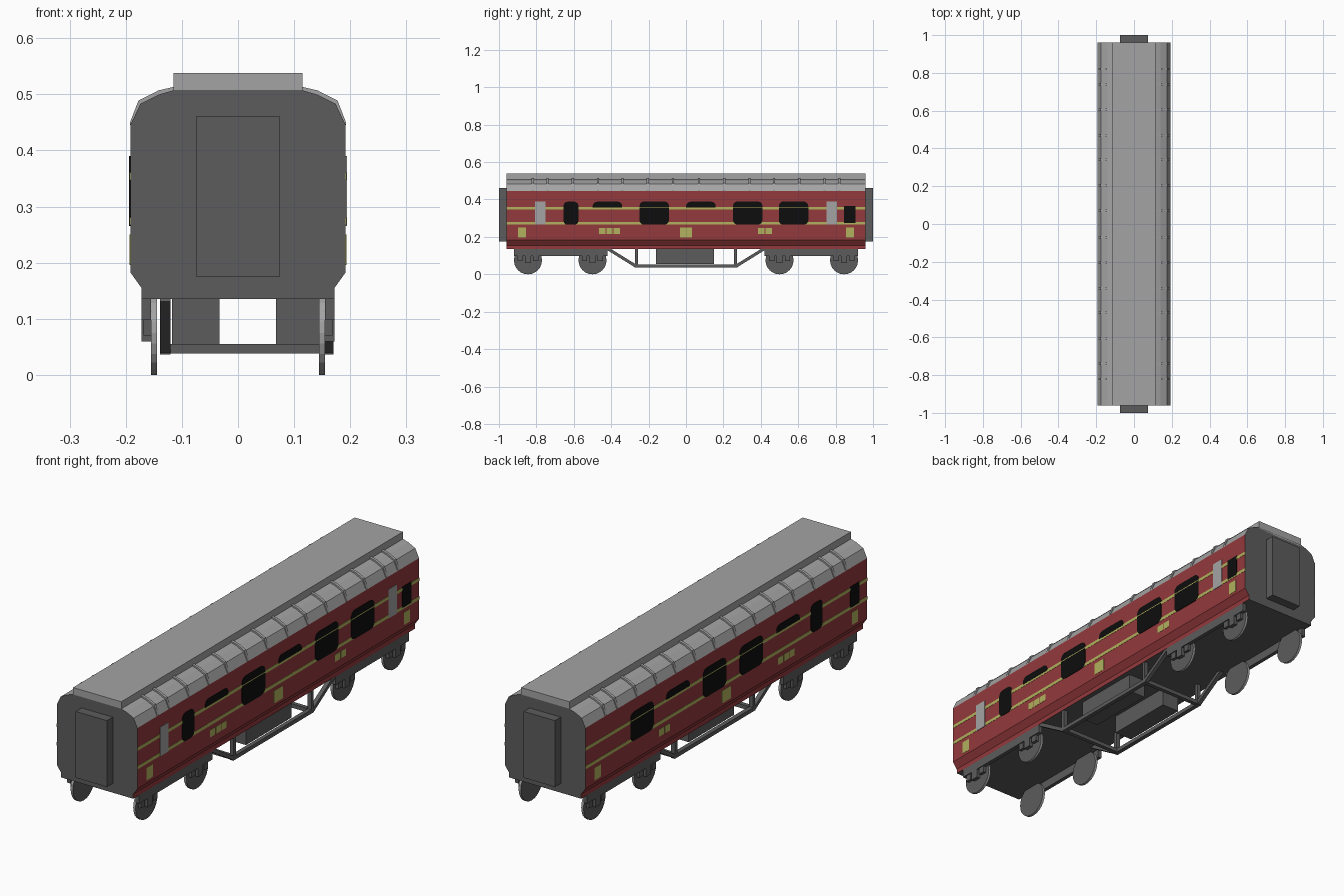
import bpy, bmesh, math
from mathutils import Vector

if "Cube" in bpy.data.objects:
    bpy.data.objects.remove(bpy.data.objects["Cube"])


def mat(name, r, g, b):
    m = bpy.data.materials.new(name)
    m.diffuse_color = (r, g, b, 1)
    m.use_nodes = True
    m.node_tree.nodes["Principled BSDF"].inputs["Base Color"].default_value = m.diffuse_color
    return m


RED = mat("carriage red", 0.296, 0.041, 0.045)
GREY = mat("light grey", 0.37, 0.37, 0.37)
DARK = mat("dark grey", 0.107, 0.107, 0.107)
LIME = mat("yellow green", 0.445, 0.445, 0.114)
BLACK = mat("window black", 0.004, 0.004, 0.004)


def prism(name, pts, axis, lo, hi, mats, rule=None):
    """Extrude a 2D outline: axis 'x' takes (y, z) points, axis 'y' takes (x, z)."""
    def place(p, d):
        return (d, p[0], p[1]) if axis == 'x' else (p[0], d, p[1])
    bm = bmesh.new()
    a = [bm.verts.new(place(p, lo)) for p in pts]
    b = [bm.verts.new(place(p, hi)) for p in pts]
    bm.faces.new(a)
    bm.faces.new(b[::-1])
    for i in range(len(pts)):
        j = (i + 1) % len(pts)
        bm.faces.new((a[i], b[i], b[j], a[j]))
    bmesh.ops.recalc_face_normals(bm, faces=bm.faces)
    bm.normal_update()
    if rule:
        for f in bm.faces:
            f.material_index = rule(f.normal, f.calc_center_median())
    me = bpy.data.meshes.new(name)
    bm.to_mesh(me)
    bm.free()
    for m in mats:
        me.materials.append(m)
    ob = bpy.data.objects.new(name, me)
    bpy.context.collection.objects.link(ob)
    return ob


def box(name, x0, x1, y0, y1, z0, z1, m):
    return prism(name, [(y0, z0), (y1, z0), (y1, z1), (y0, z1)], 'x', x0, x1, [m])


def bar(name, p, q, w, x0, x1, m):
    """Flat bar from p to q in the side plane."""
    p, q = Vector(p), Vector(q)
    d = (q - p).normalized() * w / 2
    n = Vector((-d.y, d.x))
    return prism(name, [p - n, q - n, q + n, p + n], 'x', x0, x1, [m])


def plate(name, side, y0, y1, z0, z1, m, out, r_low=0, r_top=0):
    """Thin side panel with optional rounded corners."""
    pts = []
    for cy, cz, r, start in ((y0, z0, r_low, 180), (y1, z0, r_low, 270),
                             (y1, z1, r_top, 0), (y0, z1, r_top, 90)):
        if not r:
            pts.append((cy, cz))
            continue
        oy = cy + r if cy == y0 else cy - r
        oz = cz + r if cz == z0 else cz - r
        for k in range(4):
            t = math.radians(start + 30 * k)
            pts.append((oy + r * math.cos(t), oz + r * math.sin(t)))
    return prism(name, pts, 'x', side * 0.190, side * (0.192 + out), [m])


# body shell: red sides, grey roof shoulders, dark ends and floor
half = [(0.172, 0.135), (0.172, 0.155), (0.192, 0.183), (0.192, 0.445),
        (0.174, 0.483), (0.140, 0.500), (0.112, 0.508)]
outline = half + [(-x, z) for x, z in reversed(half)]


def body_rule(n, c):
    if abs(n.y) > 0.9 or n.z < -0.9:
        return 2
    return 1 if c.z > 0.445 else 0


prism("body", outline, 'y', -0.96, 0.96, [RED, GREY, DARK], body_rule)
box("roof_deck", -0.115, 0.115, -0.96, 0.96, 0.50, 0.538, GREY)

# roof ribs on both shoulders
shoulder = half[3:]
raised = [(0.1925, 0.450), (0.1775, 0.489), (0.142, 0.507), (0.112, 0.514)]
rib_y = [0.07, 0.205, 0.34, 0.47, 0.605, 0.74, 0.82]
for s in (1, -1):
    rib = [(s * x, z) for x, z in shoulder + raised[::-1]]
    for y in rib_y + [-v for v in rib_y]:
        prism("roof_rib", rib, 'y', y - 0.006, y + 0.006, [GREY])

# end gangways
for s in (1, -1):
    box("gangway", -0.075, 0.075, s * 0.955, s * 1.0, 0.175, 0.461, DARK)

# side details: stripes, windows, panels
for s in (1, -1):
    for z in (0.274, 0.354):
        plate("side_stripe", s, -0.96, 0.96, z - 0.007, z + 0.007, LIME, 0.001)
    full = (-0.17, 0.33, 0.575) if s > 0 else (-0.17, 0.08, 0.575)
    short = (-0.42, 0.08) if s > 0 else (-0.42, 0.33)
    for y in full:
        plate("window", s, y - 0.079, y + 0.079, 0.265, 0.390, BLACK, 0.002, 0.025, 0.025)
        plate("window_bar", s, y - 0.079, y + 0.079, 0.354, 0.358, LIME, 0.0025)
    for y in short:
        plate("top_window", s, y - 0.079, y + 0.079, 0.357, 0.388, BLACK, 0.002, 0, 0.022)
    plate("narrow_window", s, -0.655, -0.575, 0.265, 0.388, BLACK, 0.002, 0.022, 0.022)
    plate("door_window", s, s * 0.875 - 0.03, s * 0.875 + 0.03, 0.274, 0.365, BLACK, 0.002)
    for y, w in ((-0.877, 0.021), (0, 0.031), (0.877, 0.021)):
        plate("large_panel", s, y - w, y + w, 0.196, 0.250, LIME, 0.001)
    for y in (-0.448, -0.409, -0.370, 0.403, 0.442):
        plate("small_panel", s, y - 0.017, y + 0.017, 0.216, 0.247, LIME, 0.001)
for y in (-0.778, 0.778):
    plate("door_pane", 1, y - 0.028, y + 0.028, 0.265, 0.390, GREY, 0.002)

# bogies: frames, axleboxes, wheels
for s in (1, -1):
    for e in (1, -1):
        box("bogie_frame", s * 0.155, s * 0.172, e * 0.42, e * 0.92, 0.098, 0.136, DARK)
        for a in (0.5, 0.845):
            y = e * a
            box("axlebox", s * 0.155, s * 0.172, y - 0.017, y + 0.017, 0.060, 0.1, DARK)
            for k in (-0.042, 0.042):
                box("spring", s * 0.155, s * 0.168, y + k - 0.014, y + k + 0.014,
                    0.070, 0.1, DARK)
            ring = [(y + 0.075 * math.cos(2 * math.pi * i / 24),
                     0.075 + 0.075 * math.sin(2 * math.pi * i / 24)) for i in range(24)]
            prism("wheel", ring, 'x', s * 0.144, s * 0.155, [DARK, GREY],
                  lambda n, c: 0 if abs(n.x) > 0.9 else 1)

# underframe trusses and cross ties
for x0, x1 in ((-0.139, -0.120), (0.152, 0.170)):
    bar("truss_rail", (-0.275, 0.045), (0.275, 0.045), 0.017, x0, x1, DARK)
    for e in (1, -1):
        bar("truss_brace", (e * 0.27, 0.045), (e * 0.42, 0.138), 0.016, x0, x1, DARK)
        bar("truss_post", (e * 0.265, 0.045), (e * 0.265, 0.137), 0.016, x0, x1, DARK)
for e in (1, -1):
    box("cross_tie", -0.125, 0.155, e * 0.265 - 0.009, e * 0.265 + 0.009, 0.038, 0.055, DARK)

# equipment boxes under the floor
box("equipment_box_left", -0.118, -0.033, -0.16, 0.15, 0.055, 0.136, DARK)
box("equipment_box_right", 0.068, 0.150, -0.16, 0.15, 0.055, 0.136, DARK)
